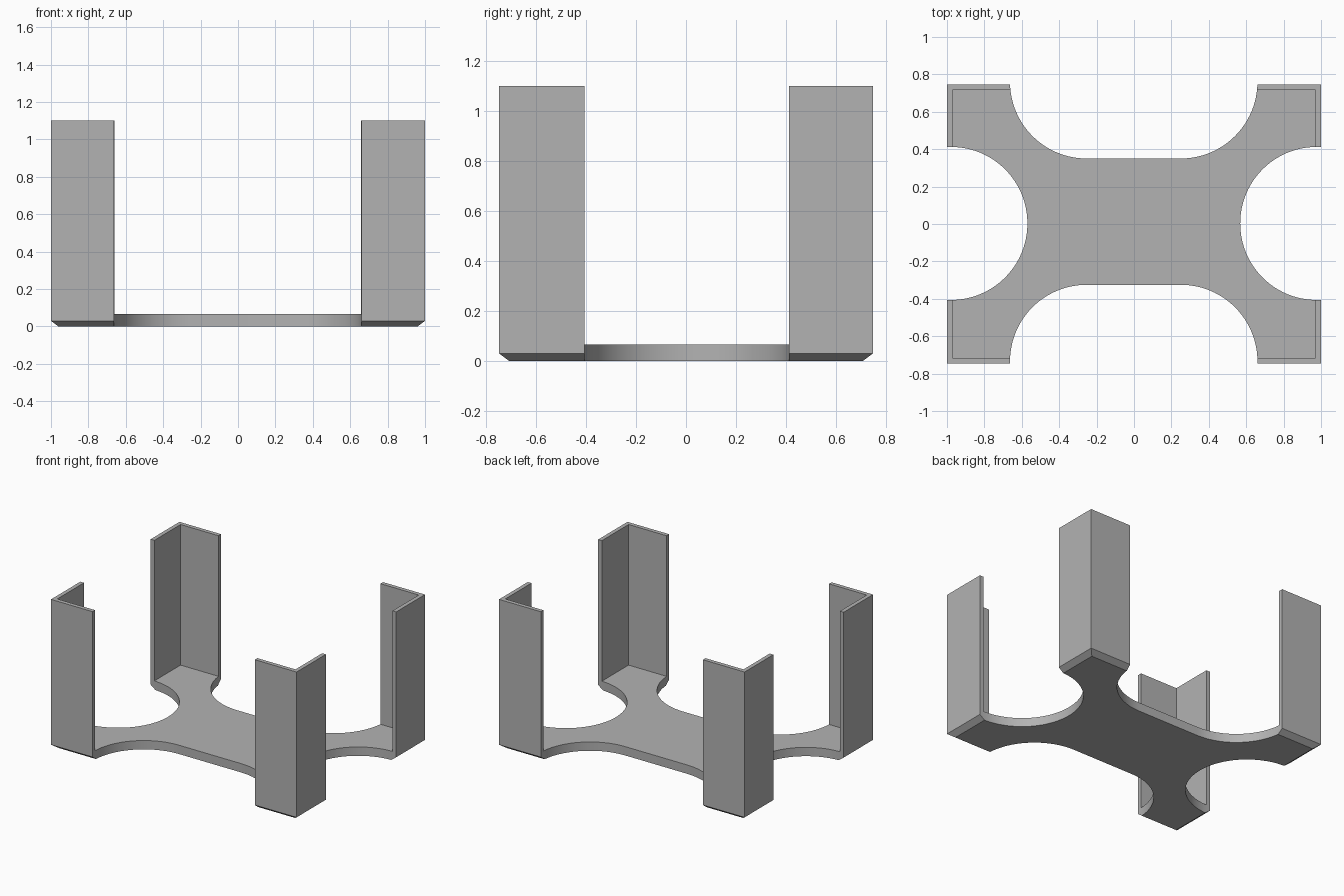
import bpy, bmesh
from math import radians, cos, sin, pi

cube = bpy.data.objects.get("Cube")
if cube:
    bpy.data.objects.remove(cube, do_unlink=True)

HX, HY, HEIGHT = 1.0, 0.747, 1.1
CHAMFER_Z, FLOOR_Z, WALL = 0.03, 0.065, 0.03

grey = bpy.data.materials.new("plain grey")
grey.use_nodes = True
colour = (0.45, 0.45, 0.45, 1)
grey.diffuse_color = colour
grey.node_tree.nodes["Principled BSDF"].inputs["Base Color"].default_value = colour


def make_object(name, rings):
    """Closed solid made by bridging matching point loops and capping both ends."""
    bm = bmesh.new()
    loops = [[bm.verts.new(p) for p in ring] for ring in rings]
    n = len(loops[0])
    for a, b in zip(loops, loops[1:]):
        for i in range(n):
            j = (i + 1) % n
            bm.faces.new((a[i], a[j], b[j], b[i]))
    bm.faces.new(loops[0][::-1])
    bm.faces.new(loops[-1])
    bmesh.ops.recalc_face_normals(bm, faces=bm.faces)
    mesh = bpy.data.meshes.new(name)
    bm.to_mesh(mesh)
    bm.free()
    mesh.materials.append(grey)
    obj = bpy.data.objects.new(name, mesh)
    bpy.context.collection.objects.link(obj)
    return obj


def rectangle(inset, z):
    x, y = HX - inset, HY - inset
    return [(-x, -y, z), (x, -y, z), (x, y, z), (-x, y, z)]


def rounded_rectangle(x0, x1, y0, y1, r, z, steps=24):
    centres = [(x1 - r, y1 - r), (x0 + r, y1 - r), (x0 + r, y0 + r), (x1 - r, y0 + r)]
    points = []
    for k, (cx, cy) in enumerate(centres):
        for i in range(steps + 1):
            a = (k + i / steps) * pi / 2
            points.append((cx + r * cos(a), cy + r * sin(a), z))
    return points


# Open tray with a chamfered foot; the cutouts leave four corner walls
tray = make_object("corner_holder", [
    rectangle(0.04, 0), rectangle(0, CHAMFER_Z), rectangle(0, HEIGHT),
    rectangle(WALL, HEIGHT), rectangle(WALL, FLOOR_Z)])

# Rounded cutouts through each side
cutouts = {
    "front_cutout": (-0.663, 0.66, -2, -0.325, 0.41),
    "back_cutout": (-0.663, 0.66, 0.35, 2, 0.41),
    "left_cutout": (0.568, 2, -0.406, 0.412, 0.408),
    "right_cutout": (-2, -0.57, -0.406, 0.412, 0.408),
}
bpy.context.view_layer.objects.active = tray
for name, shape in cutouts.items():
    cutter = make_object(name, [rounded_rectangle(*shape, z) for z in (-0.5, 1.5)])
    cutter.hide_render = True
    mod = tray.modifiers.new(name, "BOOLEAN")
    mod.operation, mod.solver, mod.object = "DIFFERENCE", "EXACT", cutter
    bpy.ops.object.modifier_apply(modifier=name)
    bpy.data.objects.remove(cutter, do_unlink=True)

# Smooth the curved cut edges, keep the corners crisp
bpy.ops.object.select_all(action="DESELECT")
tray.select_set(True)
bpy.ops.object.shade_smooth_by_angle(angle=radians(30))
